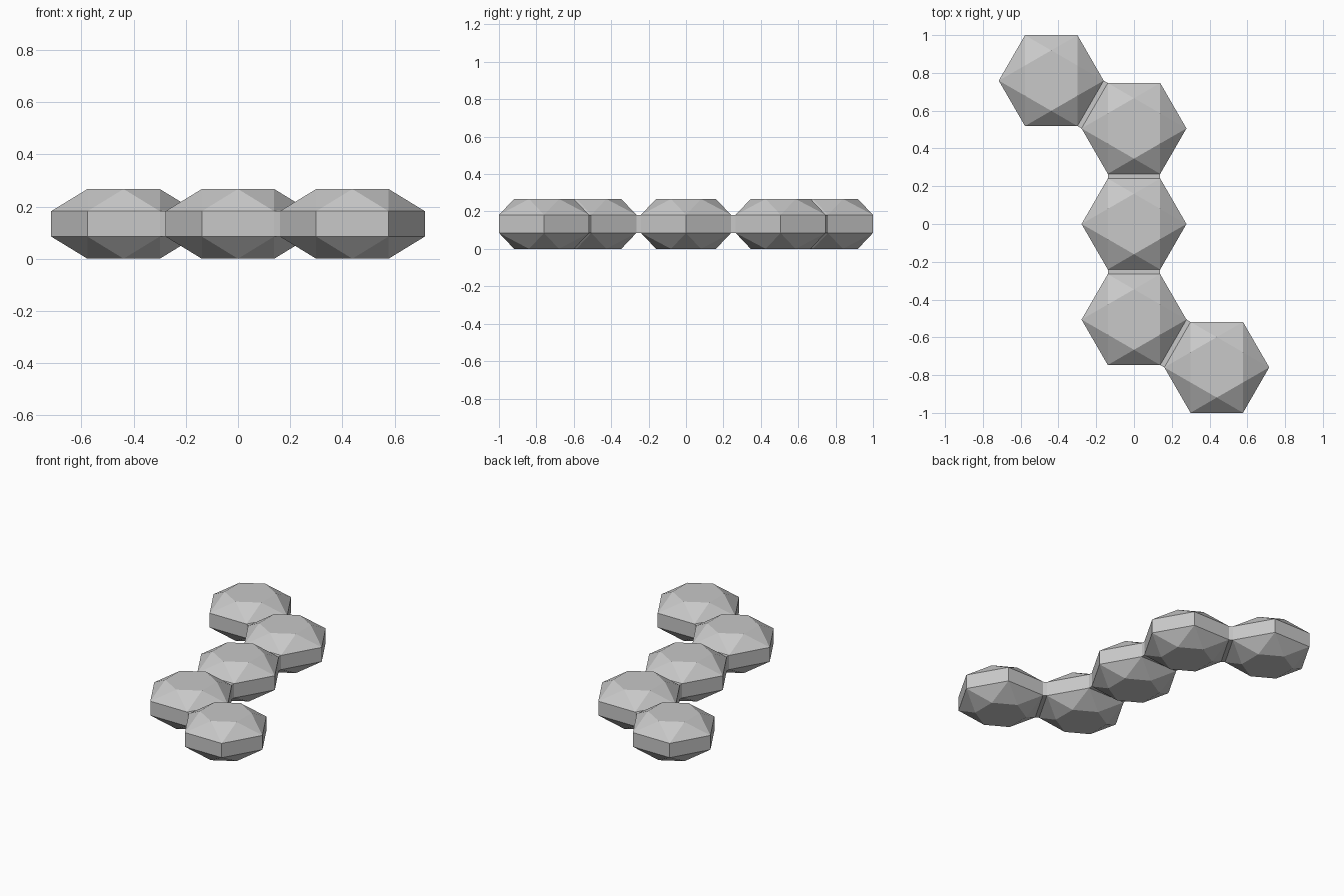
import bpy
import bmesh
from math import cos, sin, pi
from mathutils import Vector

if "Cube" in bpy.data.objects:
    bpy.data.objects.remove(bpy.data.objects["Cube"])

APOTHEM = 0.2405
RADIUS = APOTHEM / cos(pi / 6)
CAP_RADIUS = 0.16
SPACING = 0.506
HEIGHT, BAND_LOW, BAND_HIGH = 0.267, 0.085, 0.182

grey = bpy.data.materials.new("plain grey")
grey.use_nodes = True
colour = (0.58, 0.58, 0.58, 1)
grey.diffuse_color = colour
grey.node_tree.nodes["Principled BSDF"].inputs["Base Color"].default_value = colour


def ring(bm, radius, turn, z):
    return [bm.verts.new((radius * cos(i * pi / 3 + turn), radius * sin(i * pi / 3 + turn), z))
            for i in range(6)]


def finish(bm, name, location, angle=0):
    bmesh.ops.recalc_face_normals(bm, faces=bm.faces)
    mesh = bpy.data.meshes.new(name)
    bm.to_mesh(mesh)
    bm.free()
    mesh.materials.append(grey)
    obj = bpy.data.objects.new(name, mesh)
    obj.location = location
    obj.rotation_euler.z = angle
    bpy.context.collection.objects.link(obj)


# Faceted cell: hexagonal band with twisted smaller hexagons as caps
def cell(name, centre):
    bm = bmesh.new()
    low, high = ring(bm, RADIUS, 0, BAND_LOW), ring(bm, RADIUS, 0, BAND_HIGH)
    for i in range(6):
        j = (i + 1) % 6
        bm.faces.new((low[i], low[j], high[j], high[i]))
    for edge, z in ((low, 0), (high, HEIGHT)):
        cap = ring(bm, CAP_RADIUS, pi / 6, z)
        bm.faces.new(cap)
        for i in range(6):
            j = (i + 1) % 6
            bm.faces.new((edge[i], edge[j], cap[i]))
            bm.faces.new((edge[j], cap[j], cap[i]))
    finish(bm, name, centre)


# Thin link filling the gap between two facing band sides
def link(name, a, b):
    bm = bmesh.new()
    bmesh.ops.create_cube(bm, size=1)
    size = Vector((SPACING - 2 * APOTHEM, RADIUS, BAND_HIGH - BAND_LOW))
    bmesh.ops.scale(bm, vec=size, verts=bm.verts)
    middle = (a + b) / 2 + Vector((0, 0, (BAND_LOW + BAND_HIGH) / 2))
    d = b - a
    finish(bm, name, middle, d.to_2d().angle_signed(Vector((1, 0))))


# Chain of five cells, straight in the middle with a bent end each way
step = Vector((0, SPACING, 0))
bend = Vector((-SPACING * cos(pi / 6), SPACING / 2, 0))
centres = [-step - bend, -step, Vector(), step, step + bend]
names = ["front_end", "front", "middle", "back", "back_end"]

for name, centre in zip(names, centres):
    cell(name + "_cell", centre)
for name, a, b in zip(names, centres, centres[1:]):
    link(name + "_link", a, b)
